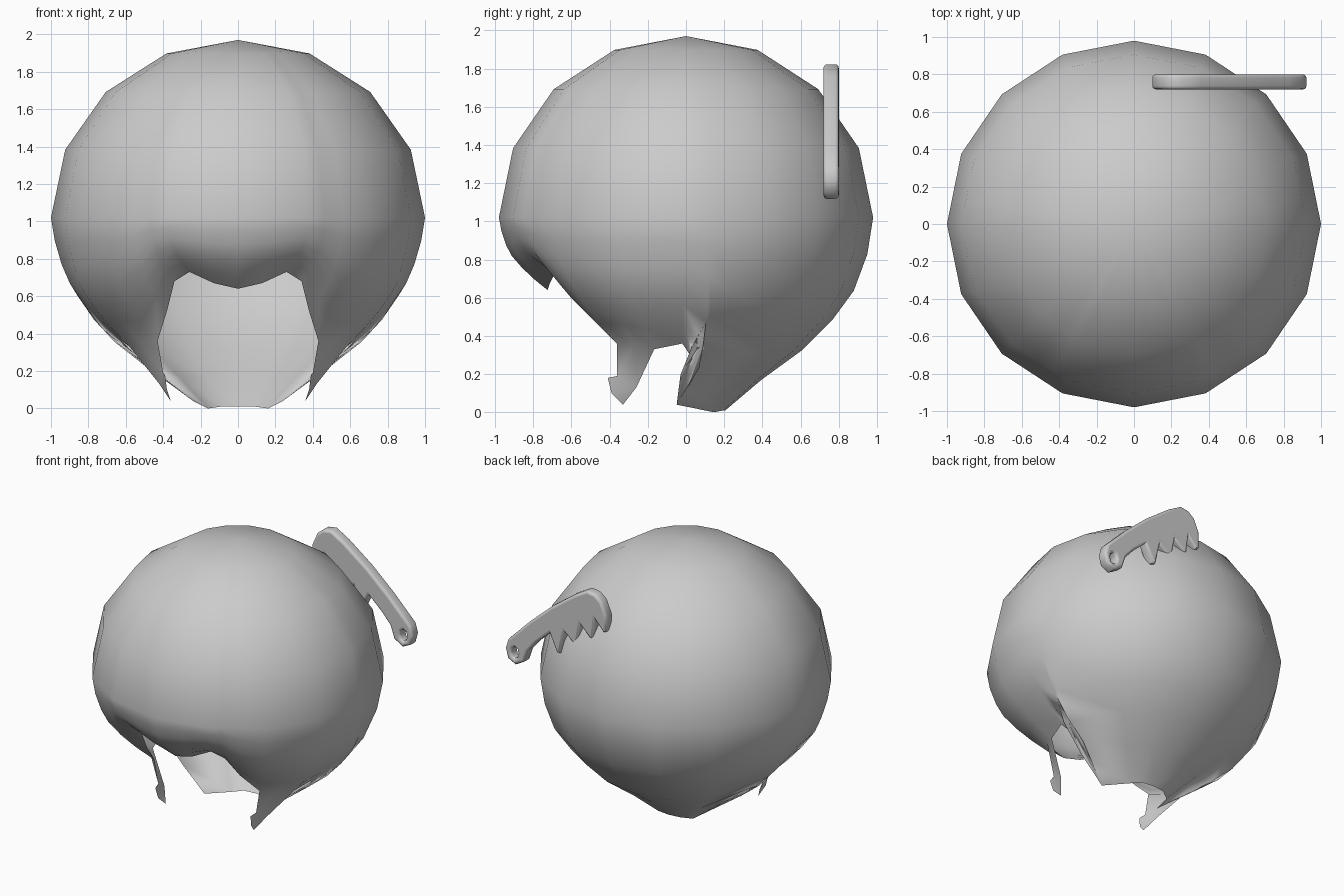
import bpy, bmesh, math

cube = bpy.data.objects.get("Cube")
if cube:
    bpy.data.objects.remove(cube, do_unlink=True)


def make_material(name, value):
    mat = bpy.data.materials.new(name)
    mat.use_nodes = True
    color = (value, value, value, 1)
    mat.diffuse_color = color
    mat.node_tree.nodes["Principled BSDF"].inputs["Base Color"].default_value = color
    return mat


grey = make_material("plain grey", 0.6)

EQUATOR = 1.02
STEP = math.radians(22.5)
# height and radius of the hair ball below its widest ring
PROFILE = [(1.02, 1), (.83, .97), (.64, .9), (.49, .79), (.33, .63), (.19, .43), (0, .2)]
# column angle from the front, then its hem point x, y, z
HEM = [(0, 0, -.74, .64), (11, .13, -.73, .67), (22.5, .26, -.70, .73),
       (28, .34, -.65, .68), (35, .38, -.53, .52), (45, .43, -.37, .36),
       (57, .53, -.28, .36), (67.5, .58, -.17, .33), (90, .62, -.02, .36),
       (98, .50, .07, .23), (112.5, .24, -.05, .04), (135, .16, .15, 0),
       (157.5, .09, .2, .01), (180, 0, .21, .01)]
# tip of the sideburn, hanging between two hem points
SIDEBURN = [(.40, -.36, .19), (.39, -.41, .18), (.38, -.39, .10),
            (.36, -.33, .04), (.42, -.26, .13)]
LEVELS = [0, .19, .38, .53, .69, .84, 1]


def ball_radius(z):
    for (z0, r0), (z1, r1) in zip(PROFILE, PROFILE[1:]):
        if z >= z1:
            return r0 + (r1 - r0) * (z0 - z) / (z0 - z1)
    return PROFILE[-1][1]


def chord(angle):
    # keeps extra columns on the flat sides of the sixteen-sided ring
    return math.cos(STEP / 2) / math.cos(angle % STEP - STEP / 2)


def polar(angle, r, z):
    return (r * math.sin(angle), -r * math.cos(angle) * .98, z)


def column(deg, hx, hy, hz):
    # one strip from the top down to the hem
    start = math.radians(deg)
    end = math.atan2(hx, -hy)
    squeeze = math.hypot(hx, hy) / ball_radius(hz)
    pts = []
    for ring in range(4):
        a = ring * STEP
        pts.append(polar(start, math.sin(a) * chord(start), EQUATOR + .95 * math.cos(a)))
    for t in LEVELS:
        z = EQUATOR + (hz - EQUATOR) * t
        bend = t ** 2.5
        flat = chord(start) * (1 - bend) + bend
        r = ball_radius(z) * flat * (1 + (squeeze - 1) * bend)
        pts.append(polar(start + (end - start) * t ** 1.5, r, z))
    return pts


# hair shell, built as a half and mirrored
bm = bmesh.new()
grid = [[bm.verts.new(p) for p in column(*h)] for h in HEM]
for left, right in zip(grid, grid[1:]):
    for i in range(len(left) - 1):
        bm.faces.new((left[i], left[i + 1], right[i + 1], right[i]))
tip = [bm.verts.new(p) for p in SIDEBURN]
bm.faces.new([grid[5][-1]] + tip + [grid[7][-1], grid[6][-1]])
half = bm.verts[:] + bm.edges[:] + bm.faces[:]
copy = bmesh.ops.duplicate(bm, geom=half)["geom"]
mirrored = [g for g in copy if isinstance(g, bmesh.types.BMVert)]
for v in mirrored:
    v.co.x = -v.co.x
bmesh.ops.reverse_faces(bm, faces=[g for g in copy if isinstance(g, bmesh.types.BMFace)])
bmesh.ops.remove_doubles(bm, verts=bm.verts[:], dist=.0005)
bmesh.ops.dissolve_degenerate(bm, dist=.0001, edges=bm.edges[:])
bmesh.ops.triangulate(bm, faces=[f for f in bm.faces if len(f.verts) > 4])
bmesh.ops.recalc_face_normals(bm, faces=bm.faces[:])
if max(bm.faces, key=lambda f: f.calc_center_median().z).normal.z < 0:
    bmesh.ops.reverse_faces(bm, faces=bm.faces[:])
for f in bm.faces:
    f.smooth = True
mesh = bpy.data.meshes.new("hair_shell")
bm.to_mesh(mesh)
bm.free()
mesh.materials.append(grey)
bpy.context.collection.objects.link(bpy.data.objects.new("hair_shell", mesh))

# hair comb: a flat outline with four teeth and a ring handle
OUTLINE = [(.92, 1.22), (.90, 1.15), (.84, 1.12), (.77, 1.16), (.74, 1.25), (.67, 1.33),
           (.56, 1.43), (.50, 1.30), (.48, 1.30), (.44, 1.47), (.36, 1.40), (.34, 1.40),
           (.31, 1.56), (.23, 1.48), (.21, 1.48), (.19, 1.63), (.12, 1.55), (.10, 1.56),
           (.10, 1.68), (.14, 1.77), (.19, 1.81), (.255, 1.82), (.36, 1.76),
           (.55, 1.62), (.72, 1.47), (.83, 1.36), (.90, 1.29)]
HOLE = [(.845 + .03 * math.cos(k * math.pi / 4), 1.205 + .045 * math.sin(k * math.pi / 4))
        for k in range(8)]
curve = bpy.data.curves.new("hair_comb", "CURVE")
curve.dimensions = "2D"
curve.fill_mode = "BOTH"
curve.extrude = .022
curve.bevel_depth = .018
curve.bevel_resolution = 2
curve.offset = -.016
for pts in (OUTLINE, HOLE):
    spline = curve.splines.new("POLY")
    spline.points.add(len(pts) - 1)
    for point, (x, z) in zip(spline.points, pts):
        point.co = (x, z, 0, 1)
    spline.use_cyclic_u = True
curve.materials.append(grey)
comb = bpy.data.objects.new("hair_comb", curve)
comb.location.y = .76
comb.rotation_euler.x = math.pi / 2
bpy.context.collection.objects.link(comb)
bpy.ops.object.select_all(action="DESELECT")
comb.select_set(True)
bpy.context.view_layer.objects.active = comb
bpy.ops.object.convert(target="MESH")
bpy.ops.object.shade_smooth_by_angle(angle=math.radians(50))
